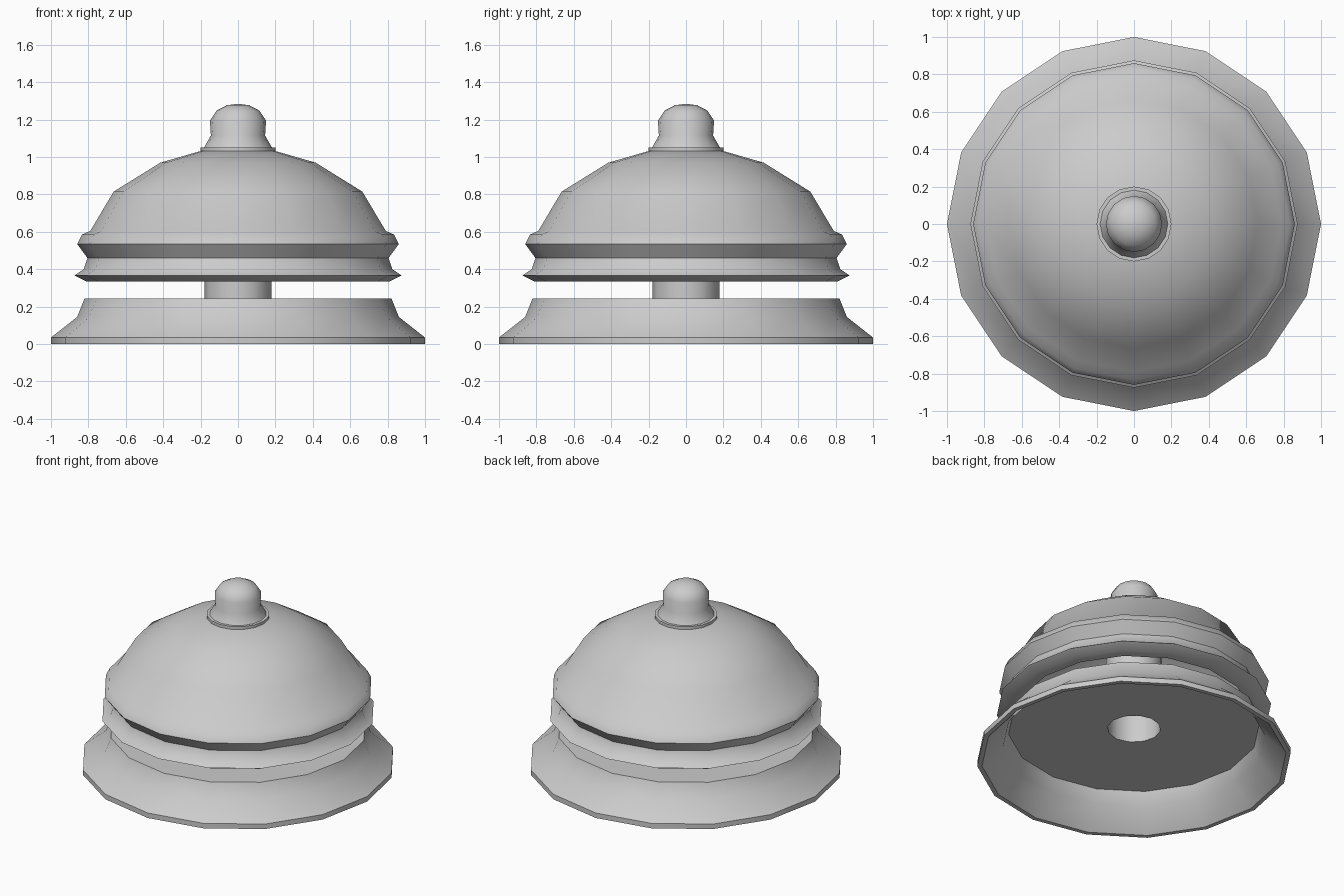
import bpy, bmesh, math

if "Cube" in bpy.data.objects:
    bpy.data.objects.remove(bpy.data.objects["Cube"])


def lathe(name, profile, sides=16, closed=False, angle=40):
    """Revolve (radius, height) points about z; radius 0 becomes a pole."""
    bm = bmesh.new()
    rings = []
    for r, z in profile:
        if r == 0:
            rings.append([bm.verts.new((0, 0, z))] * sides)
        else:
            rings.append([bm.verts.new((r * math.cos(math.tau * i / sides),
                                        r * math.sin(math.tau * i / sides), z))
                          for i in range(sides)])
    pairs = list(zip(rings, rings[1:]))
    if closed:
        pairs.append((rings[-1], rings[0]))
    for a, b in pairs:
        for i in range(sides):
            j = (i + 1) % sides
            quad = list(dict.fromkeys((a[i], a[j], b[j], b[i])))
            if len(quad) > 2:
                bm.faces.new(quad)
    bmesh.ops.recalc_face_normals(bm, faces=bm.faces)
    mesh = bpy.data.meshes.new(name)
    bm.to_mesh(mesh)
    bm.free()
    obj = bpy.data.objects.new(name, mesh)
    bpy.context.collection.objects.link(obj)
    bpy.ops.object.select_all(action='DESELECT')
    obj.select_set(True)
    bpy.context.view_layer.objects.active = obj
    bpy.ops.object.shade_smooth_by_angle(angle=math.radians(angle))
    return obj


# Flared hollow base with a recessed plate and central hole
lathe("base", [(0.97, 0), (1, 0), (1, 0.035), (0.86, 0.145), (0.82, 0.245),
               (0.17, 0.245), (0.17, 0.225), (0.80, 0.225), (0.835, 0.135)],
      closed=True)

# Hollow post joining base and bell
lathe("post", [(0.18, 0.225), (0.18, 1.0), (0.17, 1.0), (0.17, 0.225)],
      sides=12, closed=True)

# Lipped ring beneath the bell
lathe("lower_ring", [(0.74, 0.335), (0.81, 0.335), (0.875, 0.367),
                     (0.825, 0.40), (0.805, 0.46), (0.74, 0.46)], closed=True)

# Bell shell with rolled rim
lathe("bell_dome", [(0.74, 0.46), (0.805, 0.46), (0.86, 0.535), (0.835, 0.585),
                    (0.79, 0.605), (0.665, 0.815), (0.415, 0.97), (0.19, 1.035),
                    (0, 1.035), (0, 1.005), (0.18, 1.005), (0.40, 0.94),
                    (0.64, 0.79), (0.76, 0.59)], closed=True, angle=45)

# Collar and push button
lathe("button_collar", [(0, 1.03), (0.20, 1.03), (0.20, 1.052), (0, 1.052)])
lathe("button", [(0, 1.05), (0.182, 1.05), (0.145, 1.115), (0.15, 1.195),
                 (0.115, 1.248), (0.06, 1.277), (0, 1.285)])
